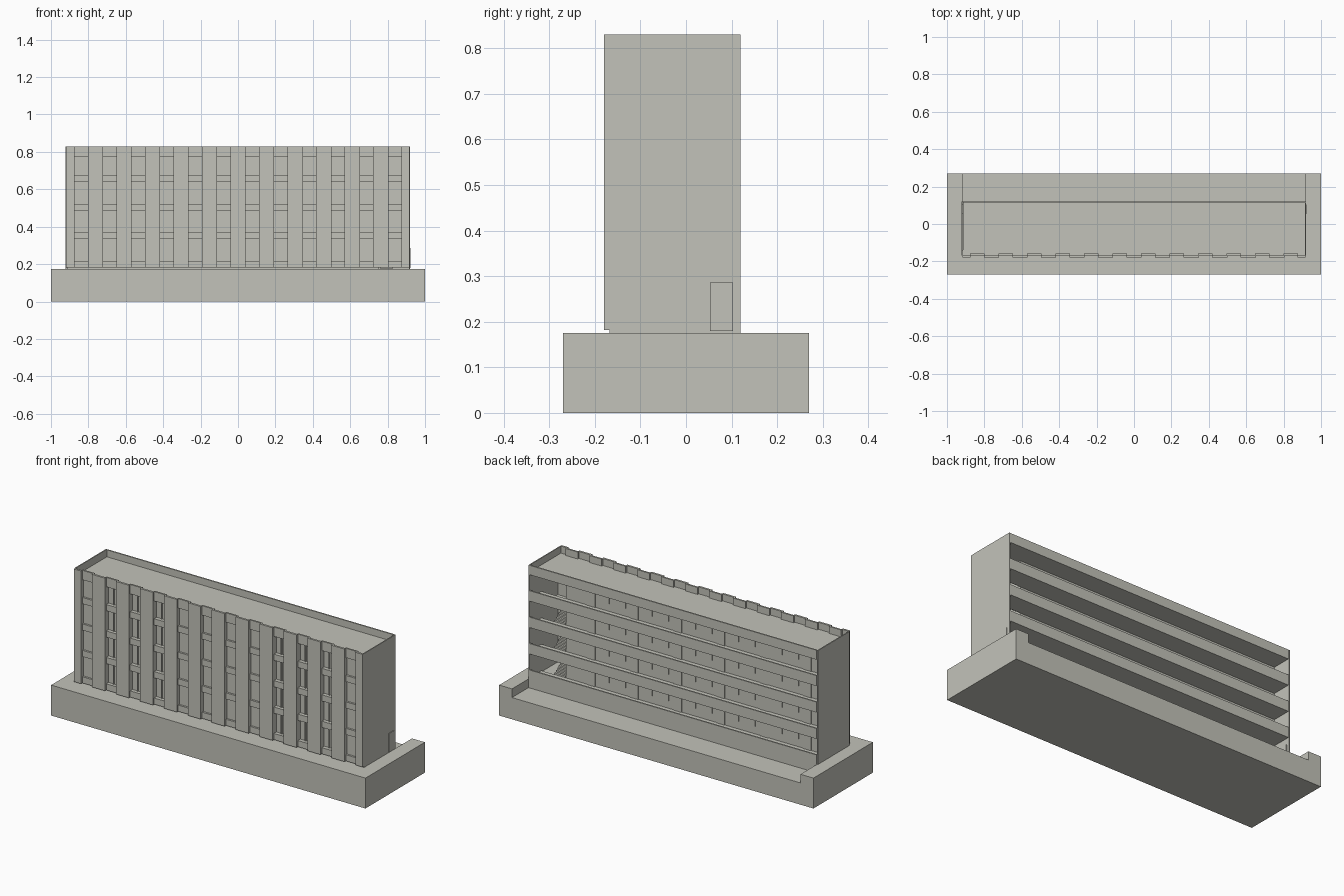
import bpy, bmesh
from mathutils import Matrix, Vector

if "Cube" in bpy.data.objects:
    bpy.data.objects.remove(bpy.data.objects["Cube"])

concrete = bpy.data.materials.new("warm_grey_concrete")
concrete.diffuse_color = (0.545, 0.545, 0.49, 1)
concrete.use_nodes = True
concrete.node_tree.nodes["Principled BSDF"].inputs["Base Color"].default_value = concrete.diffuse_color


def boxes(name, items):
    """One object made of axis-aligned boxes (x0, x1, y0, y1, z0, z1)."""
    bm = bmesh.new()
    for x0, x1, y0, y1, z0, z1 in items:
        mid = Vector(((x0 + x1) / 2, (y0 + y1) / 2, (z0 + z1) / 2))
        size = Matrix.Diagonal((x1 - x0, y1 - y0, z1 - z0, 1))
        bmesh.ops.create_cube(bm, size=1, matrix=Matrix.Translation(mid) @ size)
    mesh = bpy.data.meshes.new(name)
    bm.to_mesh(mesh)
    bm.free()
    mesh.materials.append(concrete)
    ob = bpy.data.objects.new(name, mesh)
    bpy.context.collection.objects.link(ob)
    return ob


BASE, ROOF, TOP = 0.175, 0.79, 0.83
STOREY = 0.152
FLOORS = [0.182 + STOREY * i for i in range(4)]
BAYS = [-0.838 + 0.1524 * i for i in range(12)]
HALF = 0.035                    # half width of a window bay
W, BACK, FRONT, BAY = 0.918, 0.12, -0.18, -0.168
GALLERY = 0.01                  # wall behind the open gallery
STAIR = 0.755                   # stairwell starts here

# plinth with a lowered yard along the back
plinth = boxes("plinth", [(-1, 1, -0.27, 0.27, 0, BASE)])
cutter = boxes("yard_cutter", [(-W, W, BACK, 0.4, 0.125, 0.4)])
cutter.hide_render = True
cutter.hide_viewport = True
cut = plinth.modifiers.new("yard", 'BOOLEAN')
cut.operation, cut.object, cut.solver = 'DIFFERENCE', cutter, 'EXACT'

# end walls and the doors at the ends of the gallery
boxes("end_walls", [(s * W - 0.005, s * W + 0.001, BAY, BACK, BASE, TOP) for s in (-1, 1)])
boxes("end_doors", [(s * W - 0.004, s * W + 0.005, 0.053, 0.103, 0.18, 0.286) for s in (-1, 1)])

# projecting piers between the window bays, with a thin parapet on top
edges = [-W] + [b + d for b in BAYS for d in (-HALF, HALF)] + [W]
spans = list(zip(edges[0::2], edges[1::2]))
boxes("front_piers", [(a, b, FRONT, -0.14, 0.182, ROOF) for a, b in spans])
boxes("pier_parapets", [(a, b, FRONT, BAY, ROOF, TOP) for a, b in spans])
boxes("bay_parapets", [(b - HALF - 0.004, b + HALF + 0.004, BAY, BAY + 0.01, ROOF - 0.005, TOP)
                       for b in BAYS])

# sill panels, window panes and mullions
sills, panes, mullions = [], [], []
for i, b in enumerate(BAYS):
    deep = i in (1, 2, 3, 8, 9, 10)
    y = -0.146 if deep else -0.157
    for z in FLOORS:
        sills.append((b - HALF, b + HALF, BAY, -0.14, z, z + 0.036))
        panes.append((b - HALF, b + HALF, y, -0.138, z + 0.036, z + STOREY))
        if deep:
            mullions.append((b - 0.003, b + 0.003, y - 0.006, y, z + 0.036, z + STOREY))
boxes("sill_panels", sills)
boxes("window_panes", panes)
boxes("window_mullions", mullions)

# floor slabs, gallery landings past the stairwell, and the roof
slabs = []
for z in FLOORS:
    slabs.append((-0.913, STAIR, -0.14, BACK - 0.008, z - 0.014, z))
    slabs.append((STAIR, 0.913, GALLERY, BACK - 0.008, z - 0.014, z))
boxes("floor_slabs", slabs)
boxes("roof_slab", [(-0.913, 0.913, BAY, BACK - 0.008, ROOF - 0.014, ROOF)])

# gallery balustrades and the roof edge across the back
boxes("gallery_balustrades", [(-0.913, 0.913, BACK - 0.008, BACK, max(z - 0.014, 0.125), z + 0.046)
                              for z in FLOORS])
boxes("back_roof_edge", [(-0.913, 0.913, BACK - 0.008, BACK, ROOF - 0.014, TOP)])
boxes("back_footing", [(-W, W, BACK - 0.01, BACK, 0.125, BASE)])

# wall behind the gallery, with thin doors and windows
boxes("gallery_wall", [(-0.913, STAIR, GALLERY - 0.012, GALLERY, BASE, ROOF - 0.014)])
doors, windows = [], []
for z in FLOORS:
    for k in range(6):
        x = -0.78 + 0.275 * k
        doors.append((x - 0.025, x + 0.025, GALLERY, GALLERY + 0.004, z, z + 0.108))
        for dx in (-0.085, 0.085):
            windows.append((x + dx - 0.03, x + dx + 0.03, GALLERY, GALLERY + 0.004,
                            z + 0.045, z + 0.108))
boxes("gallery_doors", doors)
boxes("gallery_windows", windows)

# stairwell side wall, half landings and two stepped flights per storey
boxes("stair_wall", [(STAIR - 0.01, STAIR, -0.14, GALLERY, BASE, ROOF - 0.014)])
steps, landings = [], []
for z in FLOORS[:3]:
    landings.append((STAIR, 0.913, -0.14, -0.08, z + 0.066, z + 0.076))
    for k in range(7):
        y = GALLERY - 0.0129 * k
        rise = 0.0095 * (k + 1)
        steps.append((STAIR + 0.005, 0.83, y - 0.0129, y, z + rise - 0.014, z + rise))
        steps.append((0.838, 0.913, y - 0.0129, y, z + 0.138 - rise, z + 0.152 - rise))
boxes("stair_landings", landings)
boxes("stair_flights", steps)
